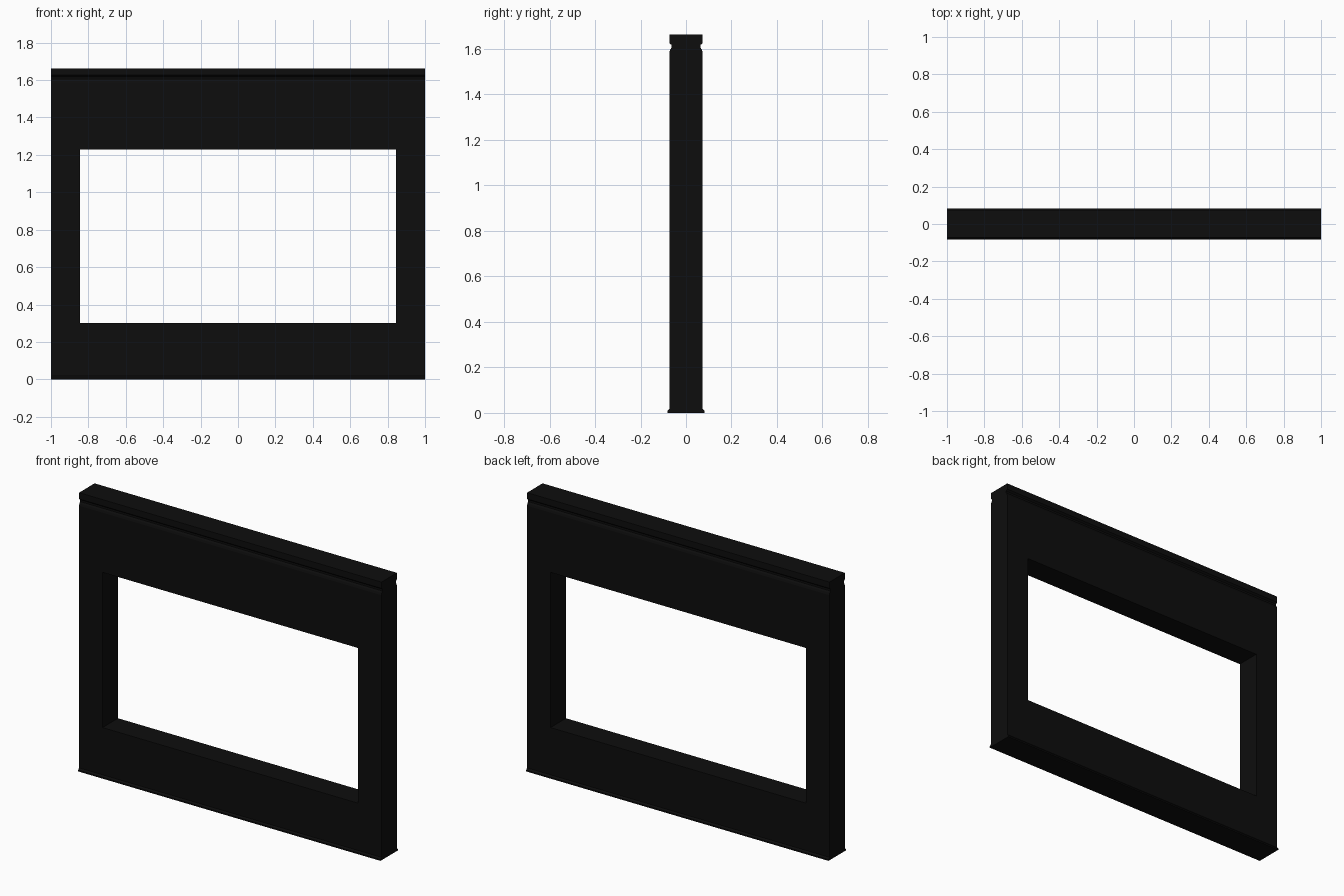
import bpy, bmesh

if "Cube" in bpy.data.objects:
    bpy.data.objects.remove(bpy.data.objects["Cube"])

# Near-black paint
black = bpy.data.materials.new("black_paint")
black.diffuse_color = (0.004, 0.004, 0.004, 1)
black.use_nodes = True
black.node_tree.nodes["Principled BSDF"].inputs["Base Color"].default_value = black.diffuse_color

# Half cross-section (y, z): flared base, flat body, rounded neck groove, cap
half = [(0.082, 0.0), (0.082, 0.008), (0.073, 0.018),
        (0.073, 1.585), (0.070, 1.597), (0.063, 1.606),
        (0.063, 1.617), (0.073, 1.626), (0.073, 1.663)]
profile = half + [(-y, z) for y, z in reversed(half)]


def extrude_profile(name, points, x0, x1):
    bm = bmesh.new()
    face = bm.faces.new([bm.verts.new((x0, y, z)) for y, z in points])
    res = bmesh.ops.extrude_face_region(bm, geom=[face])
    moved = [v for v in res["geom"] if isinstance(v, bmesh.types.BMVert)]
    bmesh.ops.translate(bm, verts=moved, vec=(x1 - x0, 0, 0))
    bmesh.ops.recalc_face_normals(bm, faces=bm.faces)
    mesh = bpy.data.meshes.new(name)
    bm.to_mesh(mesh)
    bm.free()
    obj = bpy.data.objects.new(name, mesh)
    bpy.context.collection.objects.link(obj)
    mesh.materials.append(black)
    return obj


# Wall frame with its moulded profile
frame = extrude_profile("fireplace_frame", profile, -1, 1)

# Rectangular opening through the frame
cutter = extrude_profile("opening_cutter",
                         [(-0.3, 0.30), (0.3, 0.30), (0.3, 1.228), (-0.3, 1.228)],
                         -0.845, 0.845)
cutter.hide_render = True
cutter.hide_set(True)
cut = frame.modifiers.new("opening", 'BOOLEAN')
cut.operation = 'DIFFERENCE'
cut.solver = 'EXACT'
cut.object = cutter
bpy.context.view_layer.objects.active = frame
frame.select_set(True)
bpy.ops.object.modifier_apply(modifier=cut.name)
bpy.data.objects.remove(cutter)
